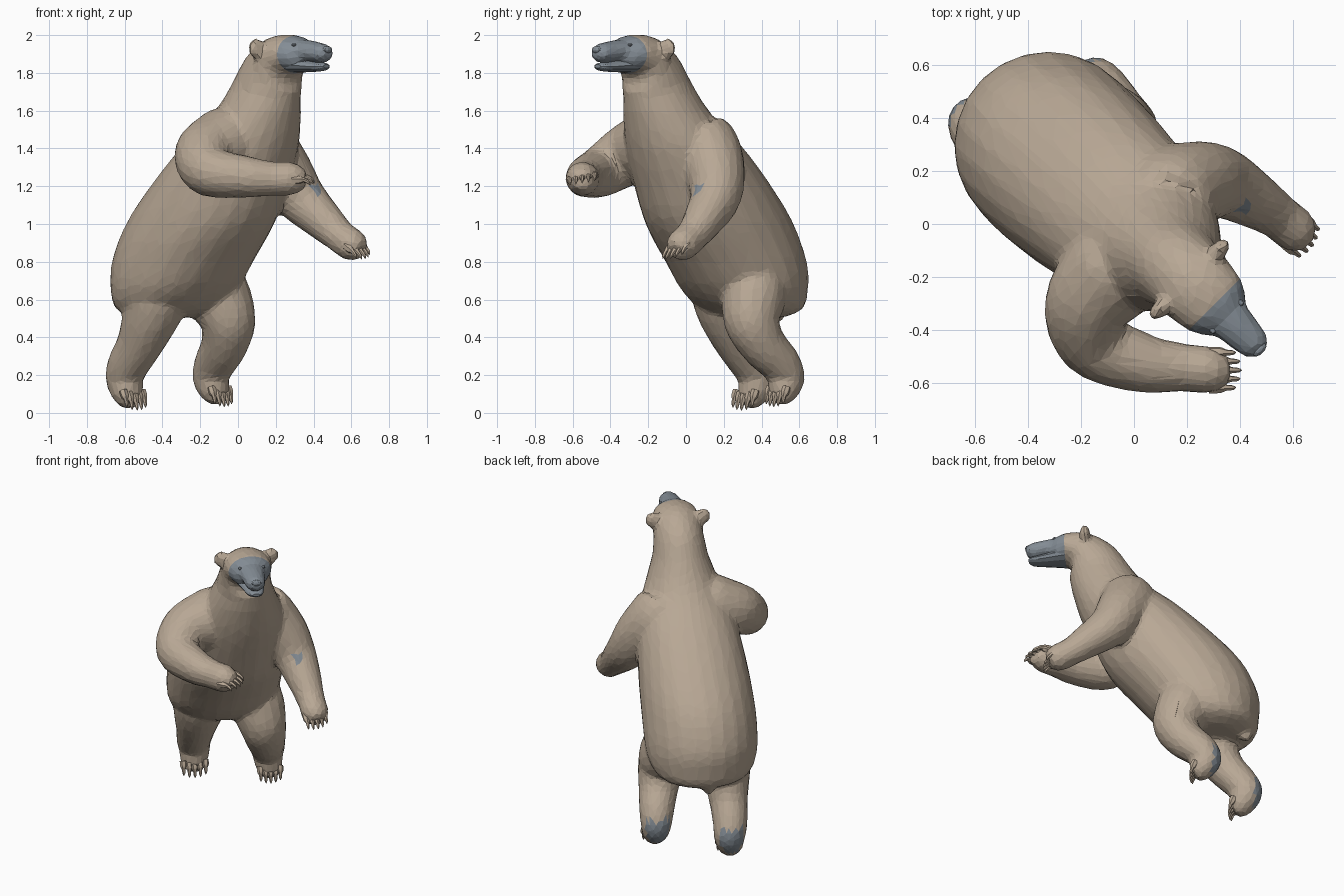
import bpy, bmesh, math
from mathutils import Vector, Matrix

if "Cube" in bpy.data.objects:
    bpy.data.objects.remove(bpy.data.objects["Cube"])

R2 = math.sqrt(0.5)


def W(f, s, z):
    """Bear frame (forward, left, up) to world: the bear faces +x -y."""
    return Vector(((f + s) * R2, (s - f) * R2, z))


def material(name, rgb):
    m = bpy.data.materials.new(name)
    m.diffuse_color = (*rgb, 1)
    m.use_nodes = True
    m.node_tree.nodes["Principled BSDF"].inputs["Base Color"].default_value = m.diffuse_color
    return m


FUR = material("tan_fur", (0.48, 0.39, 0.30))
SLATE = material("slate_grey", (0.23, 0.265, 0.30))


def spline(rows, n=5):
    """Catmull-Rom resampling of rows of numbers."""
    out = []
    for i in range(len(rows) - 1):
        p = [rows[max(0, min(len(rows) - 1, i + k))] for k in (-1, 0, 1, 2)]
        for j in range(n):
            t = j / n
            out.append([0.5 * (2 * b + (c - a) * t + (2 * a - 5 * b + 4 * c - d) * t * t
                               + (3 * b - a - 3 * c + d) * t ** 3) for a, b, c, d in zip(*p)])
    return out + [list(rows[-1])]


def skin(bm, rings):
    """Join rings of points into a closed shell."""
    vs = [[bm.verts.new(p) for p in ring] for ring in rings]
    n = len(vs[0])
    for a, b in zip(vs, vs[1:]):
        for i in range(n):
            bm.faces.new((a[i], a[(i + 1) % n], b[(i + 1) % n], b[i]))
    bm.faces.new(vs[0][::-1])
    bm.faces.new(vs[-1])


def trunk(bm, rows, n=24, steps=5, sway=0):
    """Rows: forward, height, tilt in degrees, half depth, half width."""
    rings = []
    for f, z, t, a, b in spline(rows, steps):
        c, s = math.cos(math.radians(t)), math.sin(math.radians(t))
        side = -sway * max(0, min(1, (1.4 - z) / 0.5))
        ring = []
        for i in range(n):
            u = 2 * math.pi * i / n
            ring.append(W(f + a * math.cos(u) * c, side + b * math.sin(u), z + a * math.cos(u) * s))
        rings.append(ring)
    skin(bm, rings)


def limb(bm, rows, n=16):
    """Rows: world point and radius along the limb."""
    pts = spline(rows)
    P = [Vector(p[:3]) for p in pts]
    d = (P[1] - P[0]).normalized()
    side = d.orthogonal().normalized()
    rings = []
    for i, p in enumerate(P):
        d2 = (P[min(i + 1, len(P) - 1)] - P[max(i - 1, 0)]).normalized()
        side = d.rotation_difference(d2) @ side
        d = d2
        up = d.cross(side)
        r = max(pts[i][3], 0.001)
        rings.append([p + r * (side * math.cos(2 * math.pi * k / n)
                               + up * math.sin(2 * math.pi * k / n)) for k in range(n)])
    skin(bm, rings)


def ball(bm, centre, size, seg=14):
    m = Matrix.Translation(centre) @ Matrix.Rotation(-math.pi / 4, 4, 'Z') @ Matrix.Diagonal((*size, 1))
    bmesh.ops.create_uvsphere(bm, u_segments=seg, v_segments=seg // 2 + 1, radius=1, matrix=m)


def finish(bm, name, mat):
    bmesh.ops.recalc_face_normals(bm, faces=bm.faces)
    me = bpy.data.meshes.new(name)
    bm.to_mesh(me)
    bm.free()
    me.materials.append(mat)
    ob = bpy.data.objects.new(name, me)
    bpy.context.collection.objects.link(ob)
    return ob


# Torso, neck and head as one swept trunk
bm = bmesh.new()
trunk(bm, [(-.52, .505, 0, .14, .18), (-.51, .55, 0, .25, .29), (-.46, .65, 0, .325, .345),
           (-.395, .80, 0, .388, .36), (-.268, 1.0, 0, .428, .355), (-.135, 1.2, 0, .39, .335),
           (.01, 1.4, 0, .325, .30), (.14, 1.58, 0, .245, .225), (.21, 1.71, -10, .195, .177),
           (.265, 1.80, -35, .172, .16), (.335, 1.875, -65, .13, .152), (.42, 1.90, -90, .10, .142),
           (.48, 1.892, -90, .09, .112), (.525, 1.89, -90, .065, .07)], sway=.02)
# Upper muzzle
trunk(bm, [(.44, 1.908, -90, .07, .10), (.53, 1.914, -90, .06, .080), (.60, 1.907, -90, .056, .070),
           (.65, 1.904, -90, .05, .060), (.68, 1.905, -90, .028, .038)], 18)

# Arms: right one bent across the front, left one reaching down
limb(bm, [(.03, -.10, 1.53, .10), (-.01, -.125, 1.48, .17), (-.085, -.185, 1.42, .19),
          (-.175, -.31, 1.365, .165), (-.145, -.45, 1.278, .137), (.04, -.525, 1.25, .112),
          (.18, -.54, 1.24, .092), (.29, -.55, 1.24, .088), (.36, -.55, 1.235, .05)])
limb(bm, [(.12, .01, 1.52, .10), (.12, .05, 1.45, .17), (.145, .11, 1.39, .182), (.24, .155, 1.27, .16),
          (.33, .155, 1.14, .136), (.45, .09, 1.02, .108), (.54, .03, .935, .088),
          (.61, -.025, .885, .086), (.65, -.055, .855, .055)])

# Hind legs, toes hanging down
right_leg = [(-.45, -.17, .72, .16), (-.455, -.165, .60, .17), (-.50, -.17, .48, .148), (-.57, -.17, .36, .122),
             (-.66, -.165, .25, .11), (-.695, -.155, .175, .10), (-.65, -.165, .095, .083), (-.61, -.17, .065, .05)]
left_leg = [(-.36, .16, .72, .16), (-.32, .185, .60, .17), (-.285, .21, .48, .148), (-.34, .237, .36, .125),
            (-.44, .265, .26, .11), (-.48, .275, .18, .096), (-.435, .277, .11, .08), (-.40, .277, .08, .05)]
for leg in (right_leg, left_leg):
    limb(bm, [(*W(*p[:3]), p[3]) for p in leg])

# Tail and ears
limb(bm, [(*W(-.66, -.02, .64), .08), (*W(-.70, -.02, .56), .06), (*W(-.70, -.02, .48), .025)])
for s in (-1, 1):
    ball(bm, W(.295, s * .158, 1.93), (.032, .055, .057))

# Fuse the parts, soften the joins, reduce to visible facets
body = finish(bm, "bear_body", FUR)
rm = body.modifiers.new("fuse", 'REMESH')
rm.mode = 'VOXEL'
rm.voxel_size = 0.016
sm = body.modifiers.new("soften", 'SMOOTH')
sm.factor = 0.5
sm.iterations = 9
dc = body.modifiers.new("facets", 'DECIMATE')
dc.ratio = 0.08
dg = bpy.context.evaluated_depsgraph_get()
me = bpy.data.meshes.new_from_object(body.evaluated_get(dg))
body.modifiers.clear()
body.data = me
me.materials.clear()
me.materials.append(FUR)
me.materials.append(SLATE)

# Cut a clean edge for the face mask
bm = bmesh.new()
bm.from_mesh(me)
head = [f for f in bm.faces if f.calc_center_median().z > 1.7]
geom = list({e for f in head for e in f.edges} | {v for f in head for v in f.verts}) + head
bmesh.ops.bisect_plane(bm, geom=geom, plane_co=W(.428, 0, 1.9), plane_no=W(1, 0, 0))
bm.to_mesh(me)
bm.free()

# Slate face mask, heel patches and a small forearm spot
spot = Vector((.41, .07, 1.18))
for p in me.polygons:
    x, y, z = p.center
    f = (x - y) * R2
    back = -(p.normal.x - p.normal.y) * R2
    mask = z > 1.7 and f > 0.428
    heel = .07 < z < .25 and back > 0.62
    p.material_index = 1 if mask or heel or (p.center - spot).length < .035 else 0
    p.use_smooth = False

# Lower jaw, slightly open
bm = bmesh.new()
trunk(bm, [(.43, 1.843, -90, .042, .10), (.53, 1.838, -90, .034, .074), (.60, 1.833, -90, .026, .058),
           (.64, 1.833, -90, .021, .046), (.662, 1.835, -90, .01, .022)], 12, 3)
finish(bm, "lower_jaw", SLATE)

# Nose and eyes
bm = bmesh.new()
ball(bm, W(.668, 0, 1.922), (.018, .033, .02), 10)
finish(bm, "nose", SLATE)
bm = bmesh.new()
for s in (-1, 1):
    ball(bm, W(.493, s * .074, 1.948), (.014, .012, .009), 8)
finish(bm, "eyes", SLATE)


def claws(name, base, spread, reach, droop):
    """Five toes, each with a curved claw, in a row along spread."""
    bm = bmesh.new()
    for k in range(5):
        u = (k - 2) / 2
        b = Vector(base) + Vector(spread) * u - Vector(reach) * 0.35 * u * u
        r, d = Vector(reach), Vector(droop)
        limb(bm, [(*(b - r * .7), .022), (*b, .021), (*(b + r * .4), .012),
                  (*(b + r * .8 + d * .4), .009), (*(b + r + d), .001)], 6)
    finish(bm, name, FUR)


claws("right_hand_claws", (.345, -.55, 1.245), (0, .066, .012), (.06, 0, 0), (0, 0, -.03))
claws("left_hand_claws", (.64, -.055, .865), (.035, .05, .01), (.035, -.028, -.03), (0, 0, -.02))
claws("right_foot_claws", W(-.60, -.17, .072), W(0, .07, 0), W(.02, 0, -.045), W(-.005, 0, -.015))
claws("left_foot_claws", W(-.395, .277, .09), W(0, .062, 0), W(.02, 0, -.045), W(-.005, 0, -.015))
